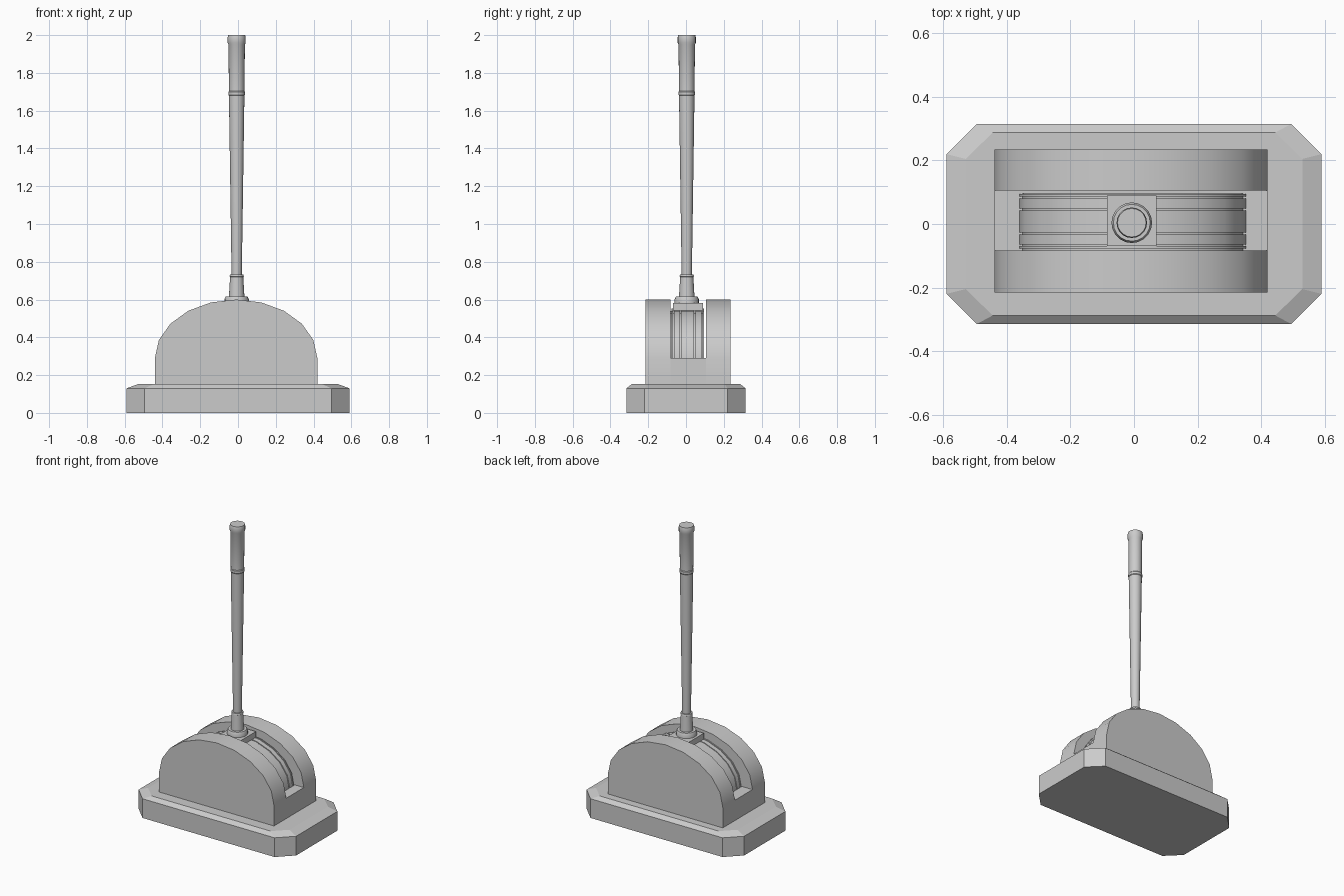
import bpy, bmesh, math

if "Cube" in bpy.data.objects:
    bpy.data.objects.remove(bpy.data.objects["Cube"])


def make(name, verts, faces, smooth=False):
    me = bpy.data.meshes.new(name)
    me.from_pydata(verts, [], faces)
    bm = bmesh.new()
    bm.from_mesh(me)
    bmesh.ops.recalc_face_normals(bm, faces=bm.faces)
    bm.to_mesh(me)
    bm.free()
    ob = bpy.data.objects.new(name, me)
    bpy.context.collection.objects.link(ob)
    if smooth:
        bpy.ops.object.select_all(action='DESELECT')
        ob.select_set(True)
        bpy.context.view_layer.objects.active = ob
        bpy.ops.object.shade_smooth_by_angle(angle=math.radians(32))
    return ob


def loft(name, rings, smooth=False):
    """Skin equal-length rings of points and cap both ends."""
    n = len(rings[0])
    faces = [list(range(n)), list(range((len(rings) - 1) * n, len(rings) * n))]
    for r in range(len(rings) - 1):
        for i in range(n):
            j = (i + 1) % n
            faces.append([r * n + i, r * n + j, (r + 1) * n + j, (r + 1) * n + i])
    return make(name, [p for ring in rings for p in ring], faces, smooth)


def extrude_y(name, profile, y0, y1, smooth=False):
    return loft(name, [[(x, y, z) for x, z in profile] for y in (y0, y1)], smooth)


def dome(rx, rz, bottom, cx=-0.01, z=0.29, segs=10):
    """Half-ellipse profile standing on straight sides down to bottom."""
    arc = [(cx + rx * math.cos(math.pi * i / segs), z + rz * math.sin(math.pi * i / segs))
           for i in range(segs + 1)]
    return [(cx + rx, bottom)] + arc + [(cx - rx, bottom)]


def octagon(x, y, cx, cy, z):
    return [(x, cy, z), (cx, y, z), (-cx, y, z), (-x, cy, z),
            (-x, -cy, z), (-cx, -y, z), (cx, -y, z), (x, -cy, z)]


# Chamfered plinth
loft("base", [octagon(0.59, 0.315, 0.495, 0.22, 0), octagon(0.59, 0.315, 0.495, 0.22, 0.13),
              octagon(0.53, 0.288, 0.445, 0.205, 0.152)])

# Two domed cheeks with the slot floor between them
cheek = dome(0.43, 0.31, 0.15)
extrude_y("front_cheek", cheek, -0.215, -0.083, True)
extrude_y("back_cheek", cheek, 0.105, 0.235, True)
extrude_y("slot_floor", [(-0.44, 0.15), (0.42, 0.15), (0.42, 0.29), (-0.44, 0.29)], -0.083, 0.105)

# Inner drum with raised bands
extrude_y("drum_core", dome(0.347, 0.25, 0.28, cx=-0.004), -0.083, 0.096, True)
for k, (y0, y1) in enumerate([(-0.077, -0.07), (-0.064, -0.033), (-0.027, 0.042),
                              (0.049, 0.081), (0.087, 0.095)]):
    extrude_y(f"drum_band_{k + 1}", dome(0.357, 0.262, 0.28, cx=-0.004), y0, y1, True)

# Sliding plate under the lever
extrude_y("slider_plate", [(-0.085, 0.54), (0.071, 0.54), (0.071, 0.582), (-0.085, 0.582)],
          -0.07, 0.09)

# Turned lever: flange, socket, tapered rod, grip ring and end cap
lever = [(0.064, 0.575), (0.064, 0.603), (0.058, 0.615), (0.041, 0.615), (0.035, 0.72),
         (0.038, 0.722), (0.036, 0.732), (0.027, 0.732), (0.041, 1.68), (0.044, 1.684),
         (0.044, 1.7), (0.041, 1.704), (0.0435, 1.95), (0.048, 1.96), (0.048, 1.988), (0.045, 2.0)]
N = 20
loft("lever", [[(-0.007 + r * math.cos(2 * math.pi * i / N), 0.004 + r * math.sin(2 * math.pi * i / N), z)
                for i in range(N)] for r, z in lever], True)
